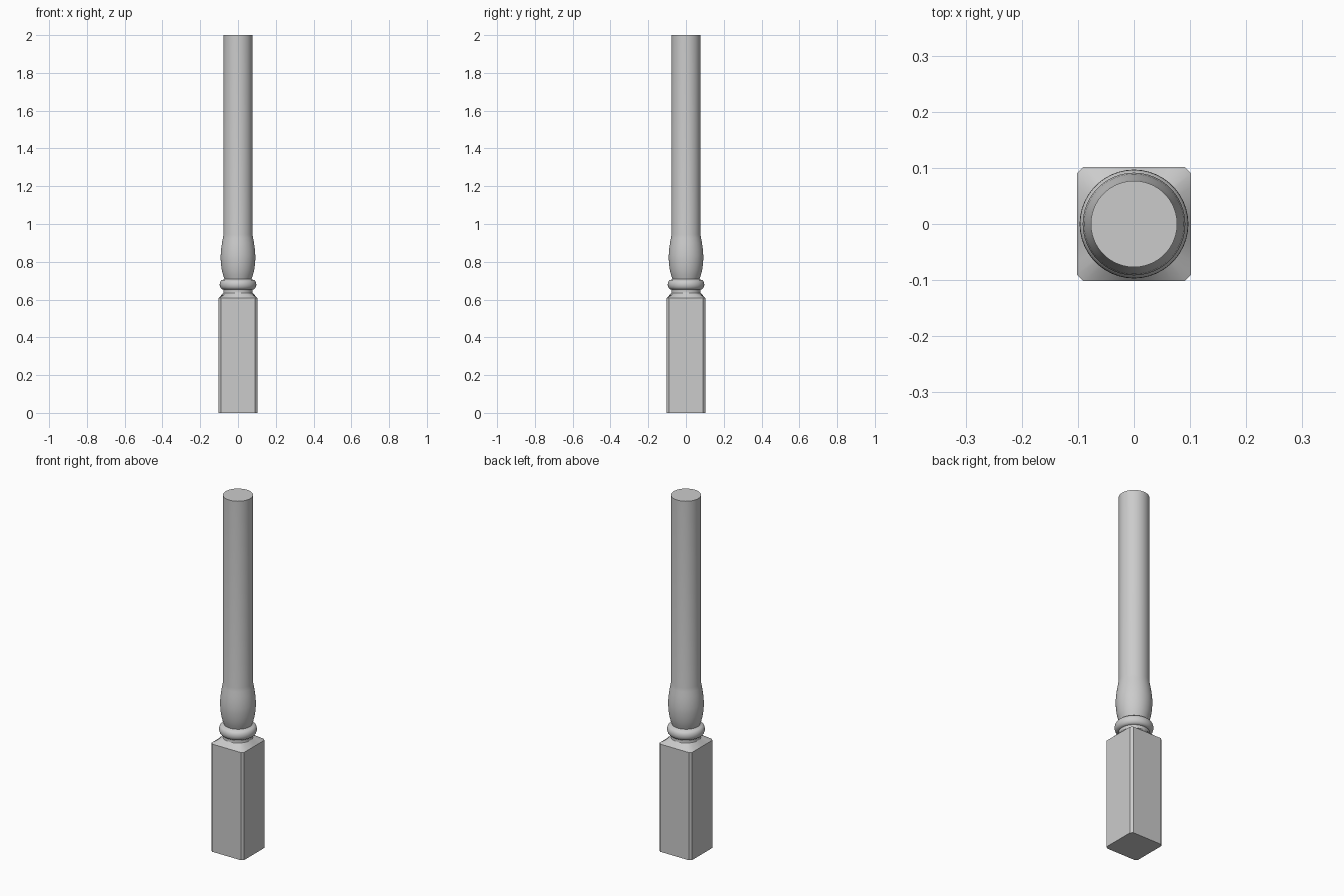
import bpy, bmesh, math

if "Cube" in bpy.data.objects:
    bpy.data.objects.remove(bpy.data.objects["Cube"], do_unlink=True)

grey = bpy.data.materials.new("plain grey")
grey.use_nodes = True
colour = (0.6, 0.6, 0.6, 1)
grey.diffuse_color = colour
grey.node_tree.nodes["Principled BSDF"].inputs["Base Color"].default_value = colour

HALF, FLAT = 0.102, 0.09      # half width of the block, half width of its flat faces
STEPS = 10
corner = math.atan2(FLAT, HALF)
angles = [q * math.pi / 2 - corner + 2 * corner * i / STEPS
          for q in range(4) for i in range(STEPS + 1)]


def circle(radius):
    return [(radius * math.cos(a), radius * math.sin(a)) for a in angles]


def chamfered_square():
    points = []
    for a in angles:
        c, s = math.cos(a), math.sin(a)
        r = HALF / max(abs(c), abs(s))
        points.append((r * c, r * s))
    return points


def loft(name, sections, cap_bottom=False, cap_top=False):
    """Skin a stack of (outline, height) sections."""
    bm = bmesh.new()
    rings = [[bm.verts.new((x, y, z)) for x, y in outline] for outline, z in sections]
    n = len(angles)
    for low, high in zip(rings, rings[1:]):
        for i in range(n):
            j = (i + 1) % n
            bm.faces.new((low[i], low[j], high[j], high[i]))
    if cap_bottom:
        bm.faces.new(rings[0][::-1])
    if cap_top:
        bm.faces.new(rings[-1])
    mesh = bpy.data.meshes.new(name)
    bm.to_mesh(mesh)
    bm.free()
    mesh.materials.append(grey)
    obj = bpy.data.objects.new(name, mesh)
    bpy.context.collection.objects.link(obj)
    bpy.ops.object.select_all(action='DESELECT')
    obj.select_set(True)
    bpy.context.view_layer.objects.active = obj
    bpy.ops.object.shade_smooth_by_angle(angle=math.radians(35))
    return obj


def turned(profile):
    return [(circle(r), z) for r, z in profile]


# Square block with a shoulder that runs into the round neck
block = chamfered_square()
loft("square_base", [(block, 0), (block, 0.608), (circle(0.078), 0.635)], cap_bottom=True)

# Neck and rounded collar ring
bead = [(0.078 + 0.019 * math.sin(math.pi * t / 10), 0.679 - 0.026 * math.cos(math.pi * t / 10))
        for t in range(11)]
loft("collar", turned([(0.078, 0.635), (0.076, 0.645)] + bead + [(0.072, 0.71)]))

# Swelling vase that narrows into the long round shaft
vase = [(0.072, 0.71), (0.079, 0.73), (0.085, 0.753), (0.089, 0.78), (0.0915, 0.81),
        (0.0915, 0.835), (0.089, 0.867), (0.085, 0.897), (0.08, 0.925), (0.077, 0.945)]
loft("vase_and_shaft", turned(vase + [(0.077, 2)]), cap_top=True)
